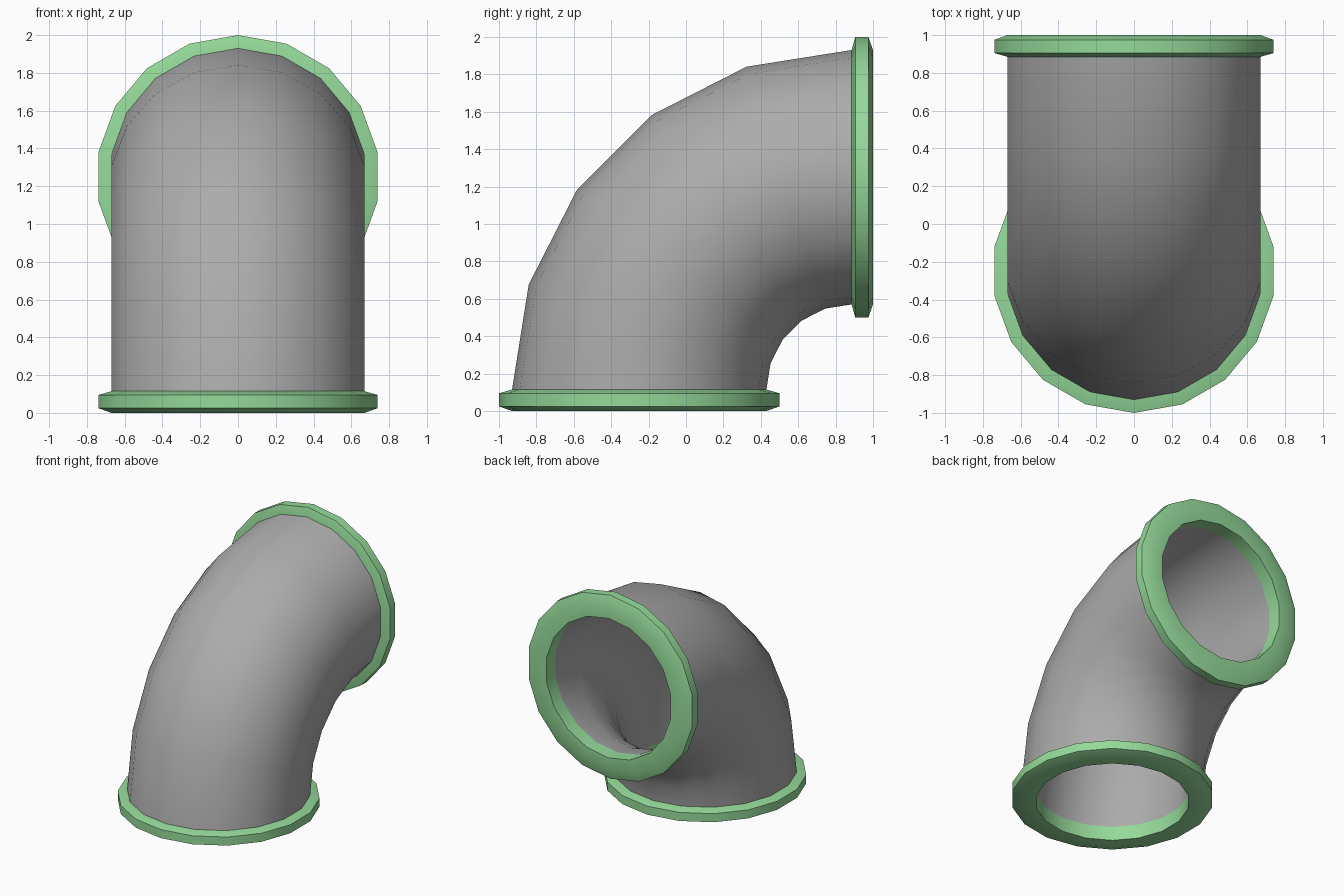
import bpy, bmesh
from math import sin, cos, pi, radians
from mathutils import Vector

if "Cube" in bpy.data.objects:
    bpy.data.objects.remove(bpy.data.objects["Cube"])

SIDES = 18
BEND = 1.135                        # radius of the bend's centre line
CENTRE = Vector((0, 0.885, 0.115))  # centre of the bend
PIPE_R, HOLE_R = 0.68, 0.57


def colour(name, rgb):
    mat = bpy.data.materials.new(name)
    mat.diffuse_color = (*rgb, 1)
    mat.use_nodes = True
    mat.node_tree.nodes["Principled BSDF"].inputs["Base Color"].default_value = mat.diffuse_color
    return mat


green = colour("green", (0.3, 0.7, 0.32))
dark_grey = colour("dark_grey", (0.41, 0.41, 0.41))


def sweep(name, rings, material):
    """Closed skin through rings of (bend angle, offset along pipe, radius)."""
    bm = bmesh.new()
    loops = []
    for t, s, r in rings:
        out = Vector((0, -cos(t), sin(t)))
        along = Vector((0, sin(t), cos(t)))
        loop = []
        for i in range(SIDES):
            a = 2 * pi * i / SIDES
            p = CENTRE + out * (BEND + r * cos(a)) + along * s
            p.x = r * sin(a)
            loop.append(bm.verts.new(p))
        loops.append(loop)
    for k, lo in enumerate(loops):
        hi = loops[(k + 1) % len(loops)]
        for i in range(SIDES):
            j = (i + 1) % SIDES
            bm.faces.new((lo[i], lo[j], hi[j], hi[i]))
    bmesh.ops.recalc_face_normals(bm, faces=bm.faces)
    mesh = bpy.data.meshes.new(name)
    bm.to_mesh(mesh)
    bm.free()
    obj = bpy.data.objects.new(name, mesh)
    bpy.context.collection.objects.link(obj)
    mesh.materials.append(material)
    bpy.ops.object.select_all(action='DESELECT')
    obj.select_set(True)
    bpy.context.view_layer.objects.active = obj
    bpy.ops.object.shade_smooth_by_angle(angle=radians(30))


# hollow elbow: outer wall forward, inner wall back
steps = [radians(18 * k) for k in range(6)]
sweep("elbow_pipe", [(t, 0, PIPE_R) for t in steps]
      + [(t, 0, HOLE_R) for t in reversed(steps)], dark_grey)

# chamfered flanges at both ends
profile = [(0, HOLE_R), (0, PIPE_R), (0.02, 0.75), (0.09, 0.75),
           (0.115, 0.68), (0.115, HOLE_R)]
for name, t, sign in (("bottom_flange", 0, -1), ("back_flange", pi / 2, 1)):
    sweep(name, [(t, sign * s, r) for s, r in profile], green)
